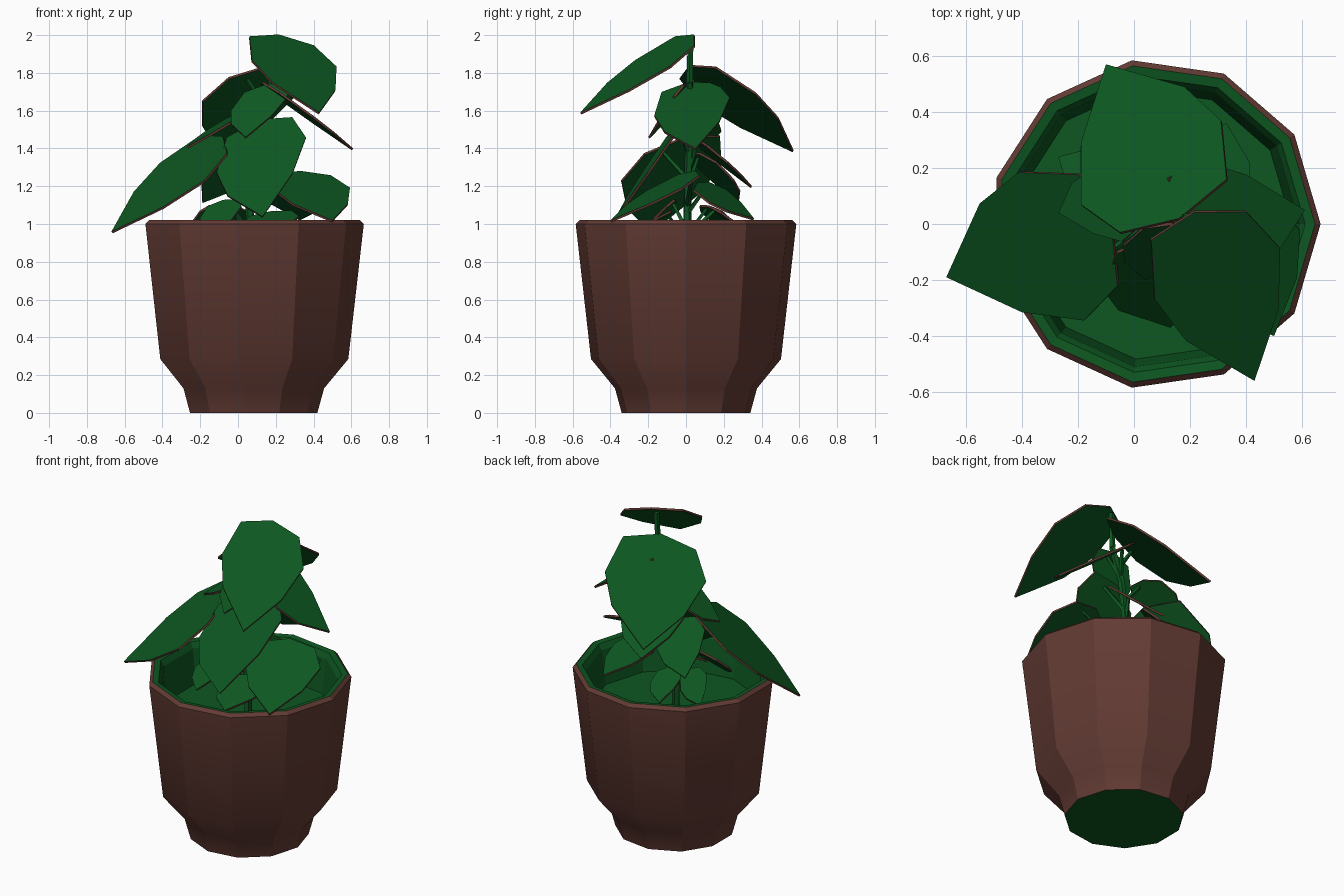
import bpy, bmesh, math
from mathutils import Vector, Matrix

if "Cube" in bpy.data.objects:
    bpy.data.objects.remove(bpy.data.objects["Cube"])


def material(name, rgb):
    m = bpy.data.materials.new(name)
    m.diffuse_color = (*rgb, 1)
    m.use_nodes = True
    m.node_tree.nodes["Principled BSDF"].inputs["Base Color"].default_value = m.diffuse_color
    return m


GREEN = material("leaf green", (0.004, 0.095, 0.015))
BROWN = material("pot brown", (0.125, 0.044, 0.034))


def finish(name, bm):
    me = bpy.data.meshes.new(name)
    bm.to_mesh(me)
    bm.free()
    me.materials.append(GREEN)
    me.materials.append(BROWN)
    ob = bpy.data.objects.new(name, me)
    bpy.context.collection.objects.link(ob)
    return ob


# Pot: 11-sided lathe, green inside and underneath, brown outside
SIDES, CX = 11, 0.076
profile = [(0.344, 0), (0.38, 0.13), (0.508, 0.285), (0.590, 1.0), (0.570, 1.02),
           (0.535, 1.015), (0.515, 0.98), (0.487, 0.77)]
bm = bmesh.new()
rings = []
for r, z in profile:
    rings.append([bm.verts.new((CX + r * math.cos(2 * math.pi * i / SIDES),
                                r * math.sin(2 * math.pi * i / SIDES), z))
                  for i in range(SIDES)])
for k in range(len(rings) - 1):
    a, b = rings[k], rings[k + 1]
    for i in range(SIDES):
        j = (i + 1) % SIDES
        f = bm.faces.new((a[i], a[j], b[j], b[i]))
        f.material_index = 1 if k < 4 else 0
        f.smooth = k < 3
bm.faces.new(rings[0][::-1])
bm.faces.new(rings[-1])
# Smooth the curve of the foot, keep the upright edges and the rim sharp
for e in bm.edges:
    za, zb = (v.co.z for v in e.verts)
    e.smooth = abs(za - zb) < 1e-4 and 0.05 < za < 0.9
finish("pot", bm)

# Leaf outline: (along base to tip, across) in each leaf's own frame
OUTLINE = [(1, 0), (0.786, 0.475), (0.55, 0.654), (0.195, 0.587), (0.011, 0.205),
           (-0.011, -0.205), (0.195, -0.413), (0.56, -0.304)]


def leaf(name, base, tip, across, thick=0.012):
    base, w = Vector(base), Vector(across)
    u = Vector(tip) - base
    n = w.cross(u).normalized()
    if n.z < 0:
        n.negate()
    bm = bmesh.new()
    top = [bm.verts.new(base + a * u + b * w) for a, b in OUTLINE]
    low = [bm.verts.new(v.co - n * thick) for v in top]
    bm.faces.new(top)
    bm.faces.new(low[::-1])
    for i in range(len(top)):
        j = (i + 1) % len(top)
        # brown rim around the leaf
        bm.faces.new((top[i], low[i], low[j], top[j])).material_index = 1
    bmesh.ops.recalc_face_normals(bm, faces=bm.faces[:])
    finish(name, bm)
    return base + 0.08 * u - n * thick


def tube(bm, p, q, r1, r2, sides=5):
    p, q = Vector(p), Vector(q)
    d = q - p
    rot = d.to_track_quat('Z', 'Y').to_matrix().to_4x4()
    bmesh.ops.create_cone(bm, cap_ends=True, segments=sides, radius1=r1, radius2=r2,
                          depth=d.length, matrix=Matrix.Translation((p + q) / 2) @ rot)


# Leaves: name, base middle, tip, width vector
leaves = [
    ("top_leaf", (0.308, 0.042, 1.975), (0.43, -0.56, 1.59), (-0.46, 0.03, 0.16)),
    ("back_upper_leaf", (0.055, -0.005, 1.81), (-0.10, 0.57, 1.39), (0.52, 0.09, 0.18)),
    ("left_leaf", (-0.07, -0.115, 1.42), (-0.67, -0.19, 0.96), (-0.02, 0.52, 0.24)),
    ("right_upper_leaf", (0.13, 0.09, 1.75), (0.61, 0.05, 1.40), (0.0, -0.36, 0.03)),
    ("right_lower_leaf", (0.41, 0.06, 1.27), (0.50, -0.40, 1.02), (-0.40, -0.02, 0.07)),
    ("front_leaf", (0.20, -0.02, 1.56), (0.13, -0.37, 1.04), (-0.42, -0.03, 0.0)),
    ("front_upper_leaf", (0.20, -0.01, 1.74), (0.04, -0.20, 1.46), (-0.23, 0.05, 0.02)),
    ("left_upper_leaf", (0.0, 0.03, 1.58), (-0.27, 0.04, 1.41), (-0.02, 0.23, 0.02)),
    ("back_middle_leaf", (0.09, 0.04, 1.46), (0.07, 0.35, 1.20), (0.34, 0.02, 0.02)),
    ("back_right_leaf", (0.16, 0.09, 1.22), (0.33, 0.36, 1.03), (0.25, -0.17, 0.0)),
    ("back_left_leaf", (-0.04, 0.05, 1.38), (-0.19, 0.28, 1.12), (0.23, 0.12, 0.0)),
    ("front_left_small_leaf", (-0.04, -0.06, 1.13), (-0.12, -0.25, 0.95), (-0.18, 0.03, 0.0)),
    ("front_small_leaf", (0.23, -0.08, 1.07), (0.15, -0.35, 0.93), (-0.26, 0.02, 0.0)),
    ("back_small_leaf", (-0.02, 0.14, 1.09), (-0.05, 0.34, 0.95), (0.16, 0.02, 0.0)),
    ("back_left_small_leaf", (-0.13, 0.10, 1.10), (-0.27, 0.24, 0.95), (0.11, 0.11, 0.0)),
]
joints = [leaf(*args) for args in leaves]

# Main stem with a short stalk to every leaf
path = [Vector(p) for p in ((0.07, 0, 0.76), (0.06, 0.01, 1.2), (0.11, 0.02, 1.55),
                            (0.18, 0.02, 1.75), (0.19, 0.025, 1.97))]
bm = bmesh.new()
for k in range(len(path) - 1):
    tube(bm, path[k], path[k + 1], 0.024 - 0.002 * k, 0.022 - 0.002 * k)


def stem_at(z):
    for p, q in zip(path, path[1:]):
        if z <= q.z:
            return p.lerp(q, max(0, (z - p.z) / (q.z - p.z)))
    return path[-1]


for j in joints[1:]:
    tube(bm, stem_at(j.z - 0.14), j, 0.015, 0.010, 4)
finish("stem", bm)
